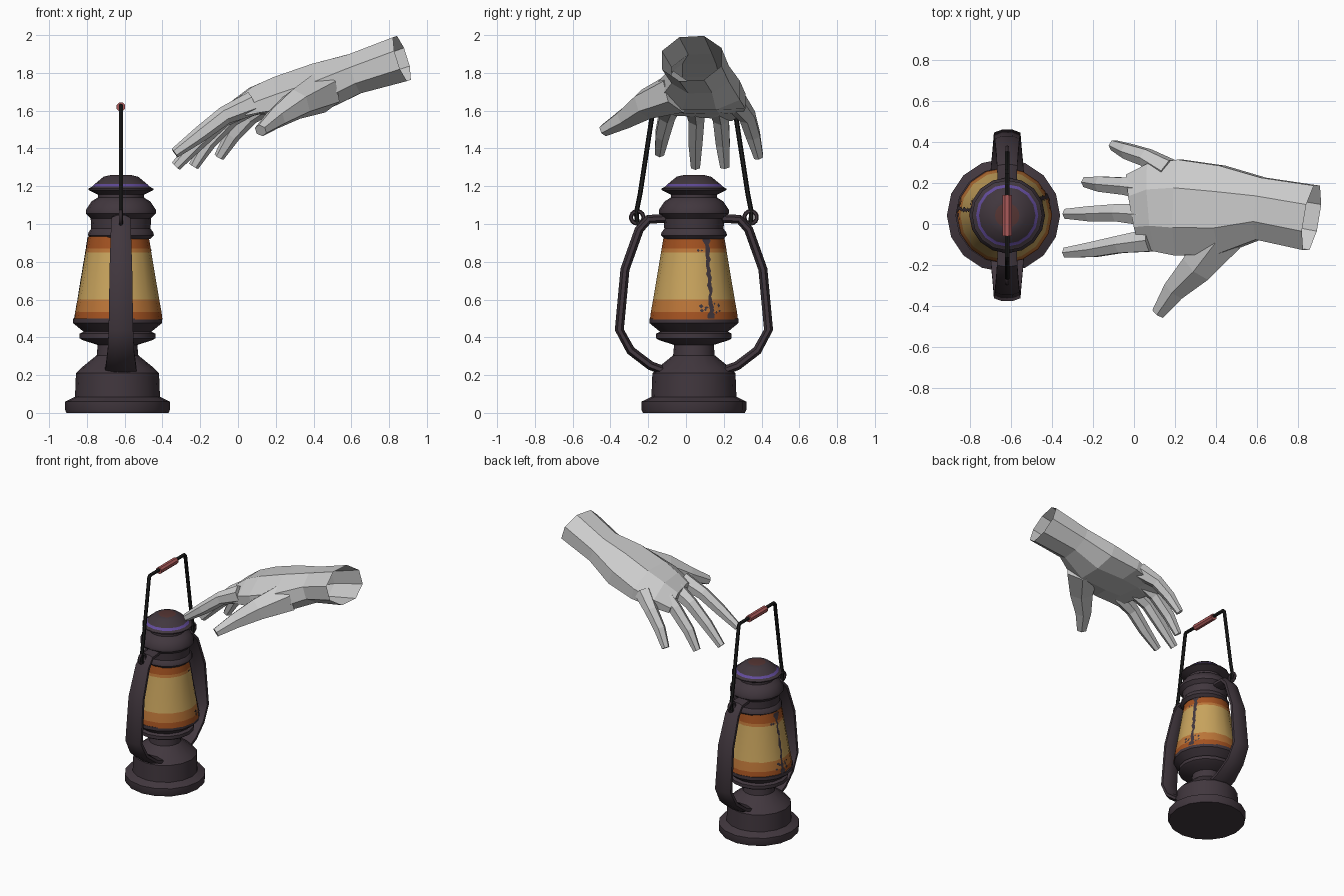
import bpy, bmesh, random
from math import sin, cos, pi, radians
from mathutils import Vector

random.seed(4)
cube = bpy.data.objects.get("Cube")
if cube:
    bpy.data.objects.remove(cube)


def material(name, *rgb):
    m = bpy.data.materials.new(name)
    m.use_nodes = True
    m.diffuse_color = (*rgb, 1)
    m.node_tree.nodes["Principled BSDF"].inputs["Base Color"].default_value = (*rgb, 1)
    return m


METAL = material("dark metal", .053, .038, .048)
BLACK = material("black wire", .012, .012, .012)
PURPLE = material("purple trim", .12, .07, .32)
PINK = material("red grip", .40, .10, .10)
YELLOW = material("yellow glass", .58, .37, .11)
ORANGE = material("orange glass", .50, .18, .04)
RUST = material("dark orange glass", .37, .085, .015)
BROWN = material("brown cap centre", .09, .035, .033)
SKIN = material("pale grey", .60, .60, .60)

CY = .042  # lantern axis in y


def finish(name, bm, mats, smooth=True):
    bmesh.ops.recalc_face_normals(bm, faces=bm.faces)
    mesh = bpy.data.meshes.new(name)
    bm.to_mesh(mesh)
    bm.free()
    for m in mats:
        mesh.materials.append(m)
    ob = bpy.data.objects.new(name, mesh)
    bpy.context.collection.objects.link(ob)
    if smooth:
        bpy.ops.object.select_all(action='DESELECT')
        ob.select_set(True)
        bpy.context.view_layer.objects.active = ob
        bpy.ops.object.shade_smooth_by_angle(angle=radians(35))
    return ob


def skin_rings(bm, rings, bands=None, start_cap=True, end_cap=True):
    """Bridge vertex rings with quads; bands gives a material per bridge."""
    n = len(rings[0])
    for k, (a, b) in enumerate(zip(rings, rings[1:])):
        for i in range(n):
            j = (i + 1) % n
            f = bm.faces.new((a[i], a[j], b[j], b[i]))
            f.material_index = bands[k] if bands else 0
    if start_cap:
        bm.faces.new(rings[0])
    if end_cap:
        f = bm.faces.new(rings[-1])
        f.material_index = bands[-1] if bands else 0


def revolve(name, cx, profile, mats, bands=None, caps=True, n=16):
    bm = bmesh.new()
    rings = [[bm.verts.new((cx + r * cos(2 * pi * i / n), CY + r * sin(2 * pi * i / n), z))
              for i in range(n)] for r, z in profile]
    skin_rings(bm, rings, bands, caps, caps)
    return finish(name, bm, mats)


def loft(name, path, side, mat, n=8, smooth=False, up=None, start_cap=True, arch=0):
    """Sweep an ellipse along path; each point is (x, y, z, half side, half up)."""
    bm = bmesh.new()
    pts = [Vector(p[:3]) for p in path]
    rings = []
    for k, p in enumerate(pts):
        t = (pts[min(k + 1, len(pts) - 1)] - pts[max(k - 1, 0)]).normalized()
        s = Vector(side)
        s = (s - t * s.dot(t)).normalized()
        u = Vector(up).normalized() if up else t.cross(s)
        a, b = path[k][3], path[k][-1]
        ring = []
        for i in range(n):
            w = 2 * pi * (i + .5) / n
            v = p + s * a * cos(w) / cos(pi / n) + u * b * sin(w) / cos(pi / n)
            v.z -= arch * (v.y - p.y) ** 2 * k
            ring.append(bm.verts.new(v))
        rings.append(ring)
    skin_rings(bm, rings, None, start_cap, True)
    return finish(name, bm, [mat], smooth)


# Lantern body: base, neck and burner bowl
revolve("base_and_burner", -.638, [
    (.27, 0), (.277, .015), (.277, .06), (.225, .085), (.22, .21), (.19, .24), (.11, .305),
    (.105, .36), (.185, .385), (.2, .395), (.2, .42), (.18, .43), (.235, .475), (.235, .5)], [METAL])

# Glass chimney with painted bands
revolve("glass_chimney", -.633, [
    (.233, .495), (.228, .535), (.216, .60), (.174, .85), (.171, .87), (.16, .935)],
    [RUST, ORANGE, YELLOW], [0, 1, 2, 1, 0], caps=False)

# Stepped cap with trim ring
revolve("chimney_cap", -.62, [
    (.155, .92), (.175, .94), (.172, .955), (.157, .975), (.16, 1.03), (.185, 1.055), (.185, 1.075),
    (.155, 1.12), (.122, 1.14), (.122, 1.155), (.172, 1.18), (.172, 1.187), (.152, 1.198),
    (.138, 1.212), (.092, 1.25), (.06, 1.258), (.03, 1.26)],
    [METAL, PURPLE, BROWN], [0] * 12 + [1, 0, 0, 2])


# Soot cracks: thin jagged plates lying on the glass
def crack(name, azimuth):
    bm = bmesh.new()

    def point(offset, z):
        r = .233 - .166 * (z - .495) + .003
        a = azimuth + offset / r
        return bm.verts.new((-.633 + r * cos(a), CY + r * sin(a), z))
    steps = 22
    previous = None
    for k in range(steps + 1):
        z = .5 + .43 * k / steps
        half = random.uniform(.006, .014) + (.012 if k < 2 or k > 20 else 0)
        shift = random.uniform(-.005, .005)
        row = (point(shift - half, z), point(shift + half, z))
        if previous:
            bm.faces.new((previous[0], previous[1], row[1], row[0]))
        previous = row
    for k in range(12):
        x, z = random.uniform(-.06, .05), random.uniform(.53, .58)
        if k > 9:
            x, z = -.06 + .03 * random.random(), .86
        d, h = random.uniform(.006, .014), random.uniform(.005, .012)
        bm.faces.new((point(x - d, z), point(x, z - h), point(x + d, z), point(x, z + h)))
    finish(name, bm, [METAL], False)


crack("crack_right", radians(24))
crack("crack_left", radians(172))

# Side tubes, eyelets and bail arms, mirrored about the axis
for label, s in (("front", -1), ("back", 1)):
    tube = [(.15, .22, .085), (.23, .25, .08), (.335, .33, .07), (.395, .44, .065),
            (.365, .76, .06), (.29, .97, .053), (.24, 1.025, .05), (.14, 1.03, .045)]
    loft(label + "_side_tube", [(-.62, CY + s * y, z, w, .024) for y, z, w in tube],
         (1, 0, 0), METAL, smooth=True)
    bpy.ops.mesh.primitive_torus_add(
        location=(-.62, CY + s * .3, 1.035), rotation=(0, pi / 2, 0),
        major_radius=.033, minor_radius=.011, major_segments=14, minor_segments=6)
    eyelet = bpy.context.object
    eyelet.name = label + "_eyelet"
    eyelet.data.materials.append(METAL)
    bpy.ops.object.shade_smooth_by_angle()
    arm = [(.3, 1.0), (.305, 1.06), (.285, 1.16), (.215, 1.615), (.205, 1.625), (.09, 1.625)]
    loft(label + "_bail_arm", [(-.62, CY + s * y, z, .011, .011) for y, z in arm],
         (1, 0, 0), BLACK, n=6, smooth=True)
loft("bail_grip", [(-.62, CY + y, 1.62, .023, .023) for y in (-.1, .1)],
     (1, 0, 0), PINK, smooth=True)

# Hand: open wrist and palm
loft("palm", [
    (.868, .03, 1.876, .16, .122), (.62, .075, 1.797, .152, .108), (.43, .07, 1.73, .215, .128),
    (.22, .08, 1.69, .235, .10), (.09, .08, 1.66, .215, .075), (0, .06, 1.62, .185, .05)],
    (0, 1, 0), SKIN, up=(-.3, 0, .95), start_cap=False, arch=.25)

# Fingers and thumb taper along their joints
fingers = {
    "index_finger": [(.08, -.08, 1.64), (-.07, -.10, 1.575), (-.2, -.125, 1.475), (-.335, -.14, 1.375)],
    "middle_finger": [(.08, .045, 1.65), (-.08, .055, 1.56), (-.21, .05, 1.435), (-.33, .05, 1.305)],
    "ring_finger": [(.09, .17, 1.65), (-.04, .185, 1.56), (-.16, .195, 1.43), (-.235, .205, 1.305)],
    "little_finger": [(.17, .26, 1.65), (.06, .325, 1.57), (-.03, .355, 1.47), (-.1, .385, 1.355)],
}
for name, joints in fingers.items():
    loft(name, [(*j, r, r) for j, r in zip(joints, (.055, .042, .037, .024))],
         (0, 1, 0), SKIN, n=6)
thumb = [(.44, -.04, 1.70), (.31, -.21, 1.635), (.2, -.32, 1.56), (.12, -.435, 1.495)]
loft("thumb", [(*j, r, r * .9) for j, r in zip(thumb, (.11, .08, .055, .032))],
     (.7, -.6, 0), SKIN, n=6)
